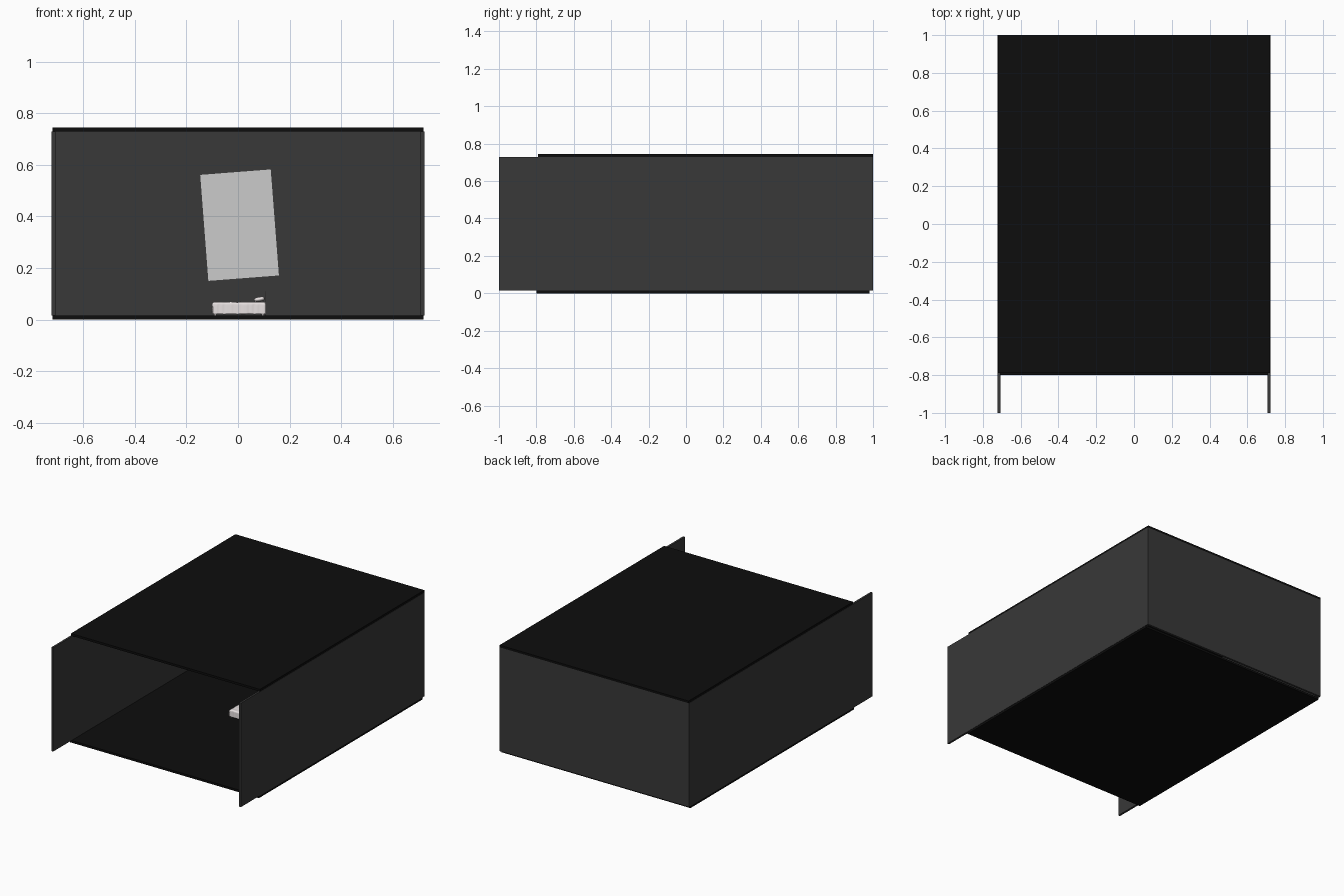
import bpy, bmesh, random, math
from mathutils import Vector, noise

if "Cube" in bpy.data.objects:
    bpy.data.objects.remove(bpy.data.objects["Cube"])

random.seed(3)


def mat(name, r, g, b):
    m = bpy.data.materials.new(name)
    m.diffuse_color = (r, g, b, 1)
    m.use_nodes = True
    m.node_tree.nodes["Principled BSDF"].inputs["Base Color"].default_value = m.diffuse_color
    return m


WALL = mat("dark_grey", 0.04, 0.04, 0.04)
BLACK = mat("black", 0.004, 0.004, 0.004)
LINEN = mat("linen", 0.8, 0.75, 0.75)
FRAME = mat("bed_grey", 0.35, 0.33, 0.33)


def box(name, lo, hi, material=None, bevel=0.0):
    bm = bmesh.new()
    bmesh.ops.create_cube(bm, size=1)
    for v in bm.verts:
        v.co = Vector([(a + b) / 2 + c * (b - a) for a, b, c in zip(lo, hi, v.co)])
    me = bpy.data.meshes.new(name)
    bm.to_mesh(me)
    bm.free()
    ob = bpy.data.objects.new(name, me)
    bpy.context.collection.objects.link(ob)
    if material:
        me.materials.append(material)
    if bevel:
        mod = ob.modifiers.new("bevel", 'BEVEL')
        mod.width = bevel
        mod.segments = 3
        me.shade_smooth()
    return ob


# Room shell, open at the front
box("floor", (-0.72, -0.80, 0), (0.72, 0.98, 0.015), BLACK)
box("ceiling", (-0.72, -0.79, 0.73), (0.72, 1.0, 0.745), BLACK)
for side, s in (("left", -1), ("right", 1)):
    x = sorted((s * 0.708, s * 0.722))
    box(side + "_wall", (x[0], -1, 0.015), (x[1], 1, 0.73), WALL)
box("back_wall", (-0.71, 0.985, 0.015), (0.71, 1.0, 0.73), WALL)

# Crooked picture panel on the back wall
panel = box("picture_panel", (-0.139, -0.004, -0.208), (0.139, 0.004, 0.208))
panel.location = (0.006, 0.979, 0.366)
panel.rotation_euler = (0, -math.radians(4.4), 0)

# Bed: head towards +x
Y0, Y1 = 0.045, 0.195
YC = (Y0 + Y1) / 2
box("bed_base", (-0.092, Y0 + 0.006, 0.022), (0.104, Y1 - 0.006, 0.036), FRAME)
box("mattress", (-0.094, Y0 + 0.004, 0.034), (0.104, Y1 - 0.004, 0.064), LINEN, 0.006)
box("headboard", (0.104, Y0, 0.015), (0.109, Y1, 0.108), FRAME, 0.001)
for i, x in enumerate((-0.088, 0.096)):
    for j, y in enumerate((Y0 + 0.01, Y1 - 0.01)):
        box(f"bed_leg_{i}{j}", (x - 0.005, y - 0.005, 0.014), (x + 0.005, y + 0.005, 0.024), FRAME)

# Draped blanket: grid folded down over the edges with soft wrinkles
bm = bmesh.new()
bmesh.ops.create_grid(bm, x_segments=56, y_segments=44, size=1)
for v in bm.verts:
    u, w = v.co.x, v.co.y
    x, y = -0.017 + u * 0.123, w * 0.117
    drop = 0.0
    over = abs(y) - 0.070
    if over > 0:
        drop = max(drop, over)
        y = math.copysign(0.070 + min(over, 0.005), y)
    over = -0.094 - x
    if over > 0:
        drop = max(drop, over)
        x = -0.094 - min(over, 0.006)
    n = noise.noise(Vector((u * 5, w * 4, 0))) * 0.002
    if drop > 0.006:
        ripple = noise.noise(Vector((x * 70, y * 70, 2))) * 0.002
        x += ripple
        y += ripple * (1 if w > 0 else -1)
    v.co = (x, YC + y, 0.068 + n - drop)
me = bpy.data.meshes.new("blanket")
bm.to_mesh(me)
bm.free()
blanket = bpy.data.objects.new("blanket", me)
bpy.context.collection.objects.link(blanket)
me.materials.append(LINEN)
me.shade_smooth()
sol = blanket.modifiers.new("thickness", 'SOLIDIFY')
sol.thickness = 0.002


# Two soft pillows against the headboard
def pillow(name, y):
    bm = bmesh.new()
    bmesh.ops.create_uvsphere(bm, u_segments=28, v_segments=14, radius=1)
    for v in bm.verts:
        for k in (0, 1):
            v.co[k] = math.copysign(abs(v.co[k]) ** 0.6, v.co[k])
        v.co = (v.co.x * 0.021, v.co.y * 0.030, v.co.z * 0.009)
    me = bpy.data.meshes.new(name)
    bm.to_mesh(me)
    bm.free()
    ob = bpy.data.objects.new(name, me)
    bpy.context.collection.objects.link(ob)
    ob.location = (0.083, y, 0.079)
    ob.rotation_euler = (0, math.radians(-10), 0)
    me.materials.append(LINEN)
    me.shade_smooth()


for name, s in (("near_pillow", -1), ("far_pillow", 1)):
    pillow(name, YC + s * 0.036)
